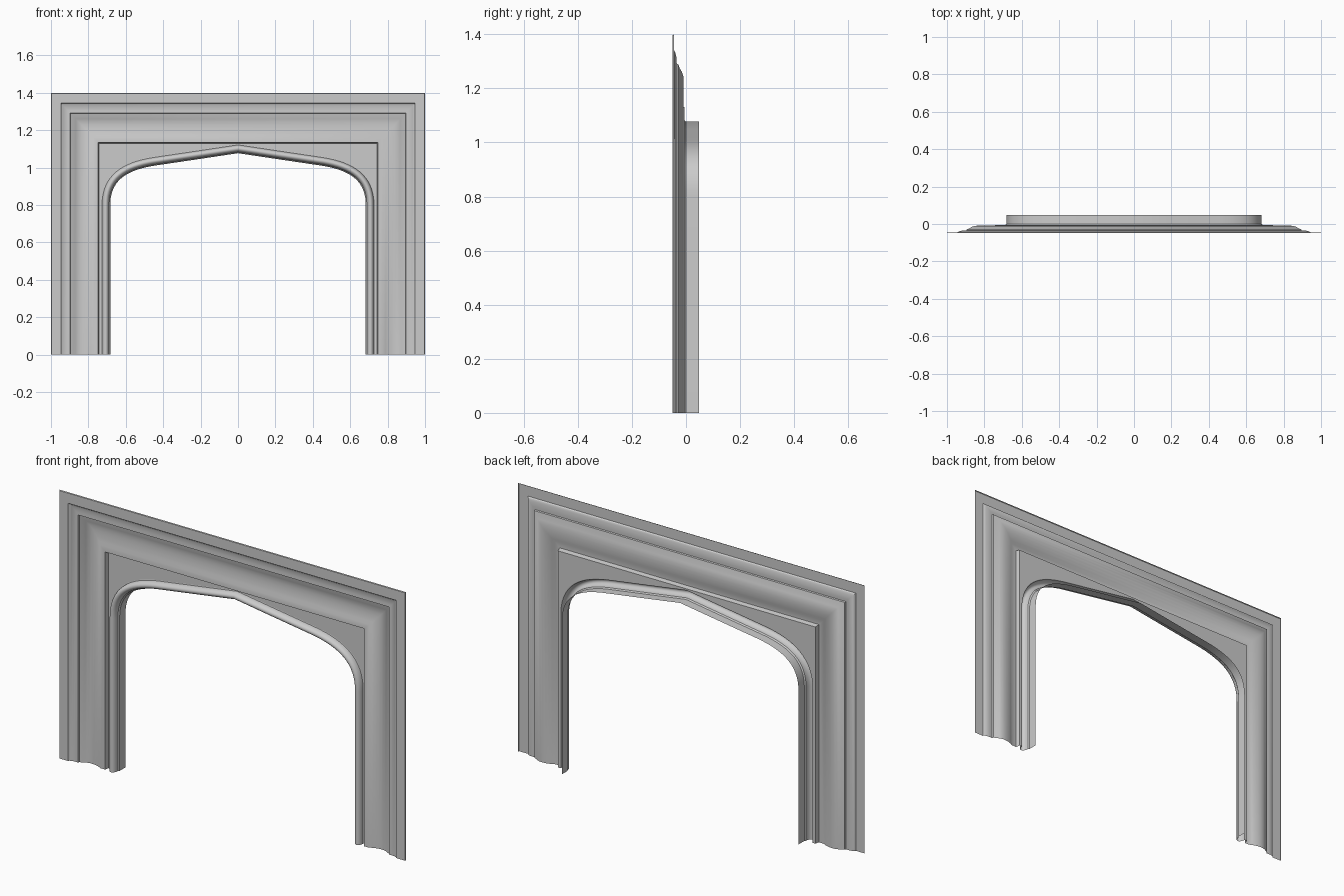
import bpy, bmesh, math
from mathutils import Vector

if "Cube" in bpy.data.objects:
    bpy.data.objects.remove(bpy.data.objects["Cube"])


def finish(bm, name, angle=30):
    bmesh.ops.recalc_face_normals(bm, faces=bm.faces)
    # make the visible front of each sheet face -y
    if sum(f.normal.y * f.calc_area() for f in bm.faces) > 0:
        bmesh.ops.reverse_faces(bm, faces=bm.faces)
    mesh = bpy.data.meshes.new(name)
    bm.to_mesh(mesh)
    bm.free()
    ob = bpy.data.objects.new(name, mesh)
    bpy.context.collection.objects.link(ob)
    bpy.ops.object.select_all(action='DESELECT')
    ob.select_set(True)
    bpy.context.view_layer.objects.active = ob
    bpy.ops.object.shade_smooth_by_angle(angle=math.radians(angle))
    return ob


def skin(name, rows):
    """Sheet through equally long rows of points."""
    bm = bmesh.new()
    vs = [[bm.verts.new(p) for p in row] for row in rows]
    for a, b in zip(vs, vs[1:]):
        for i in range(len(a) - 1):
            bm.faces.new((a[i], a[i + 1], b[i + 1], b[i]))
    return finish(bm, name)


def frame_row(d, y):
    x, z = 1 - d, 1.4 - 1.05 * d
    return [(-x, y, 0), (-x, y, z), (x, y, z), (x, y, 0)]


# arch opening path: jamb, tight shoulder curve, straight rise to apex
p0, p1, p2, p3 = (Vector(p) for p in
                  ((-.683, .80), (-.683, .93), (-.60, .985), (-.45, 1.01)))
half = [Vector((-.683, 0))]
for i in range(17):
    t = i / 16
    s = 1 - t
    half.append(s**3 * p0 + 3 * s * s * t * p1 + 3 * s * t * t * p2 + t**3 * p3)
half.append(Vector((-.2, 1.047)))
path = half + [Vector((0, 1.077))] + [Vector((-p.x, p.y)) for p in reversed(half)]


def arch_row(off, y):
    row = []
    for i, p in enumerate(path):
        a = (p - path[max(i - 1, 0)]).normalized()
        b = (path[min(i + 1, len(path) - 1)] - p).normalized()
        t = (a + b).normalized()
        ref = a if a.length > 0 else b
        n = Vector((-t.y, t.x)) * (off / t.dot(ref))
        row.append((p.x + n.x, y, p.y + n.y))
    return row


# moulded outer surround, stepping back into a hollow then a square fillet
profile = [(0, -.045), (.003, -.049), (.053, -.049), (.057, -.043),
           (.066, -.039), (.078, -.036), (.09, -.036), (.103, -.037),
           (.105, -.029), (.12, -.023), (.133, -.015), (.148, -.010),
           (.165, -.009), (.182, -.011), (.198, -.015), (.212, -.020),
           (.225, -.027), (.252, -.028), (.257, -.005)]
skin("outer_surround", [frame_row(d, y) for d, y in profile])

# flat spandrel between the rectangular surround and the arch
bm = bmesh.new()
pts = frame_row(.257, -.005) + arch_row(.048, -.005)[::-1]
face = bm.faces.new([bm.verts.new(p) for p in pts])
face.normal_update()
bmesh.ops.triangulate(bm, faces=[face])
finish(bm, "spandrel")

# round bead following the arch
bead = [(0, 0), (.003, -.004)]
for i in range(11):
    a = math.pi * i / 10
    bead.append((.025 - .019 * math.cos(a), -.006 - .030 * math.sin(a)))
bead.append((.048, -.005))
skin("arch_bead", [arch_row(o, y) for o, y in bead])

# reveal running back from the opening
skin("arch_reveal", [arch_row(0, 0), arch_row(0, .048)])
